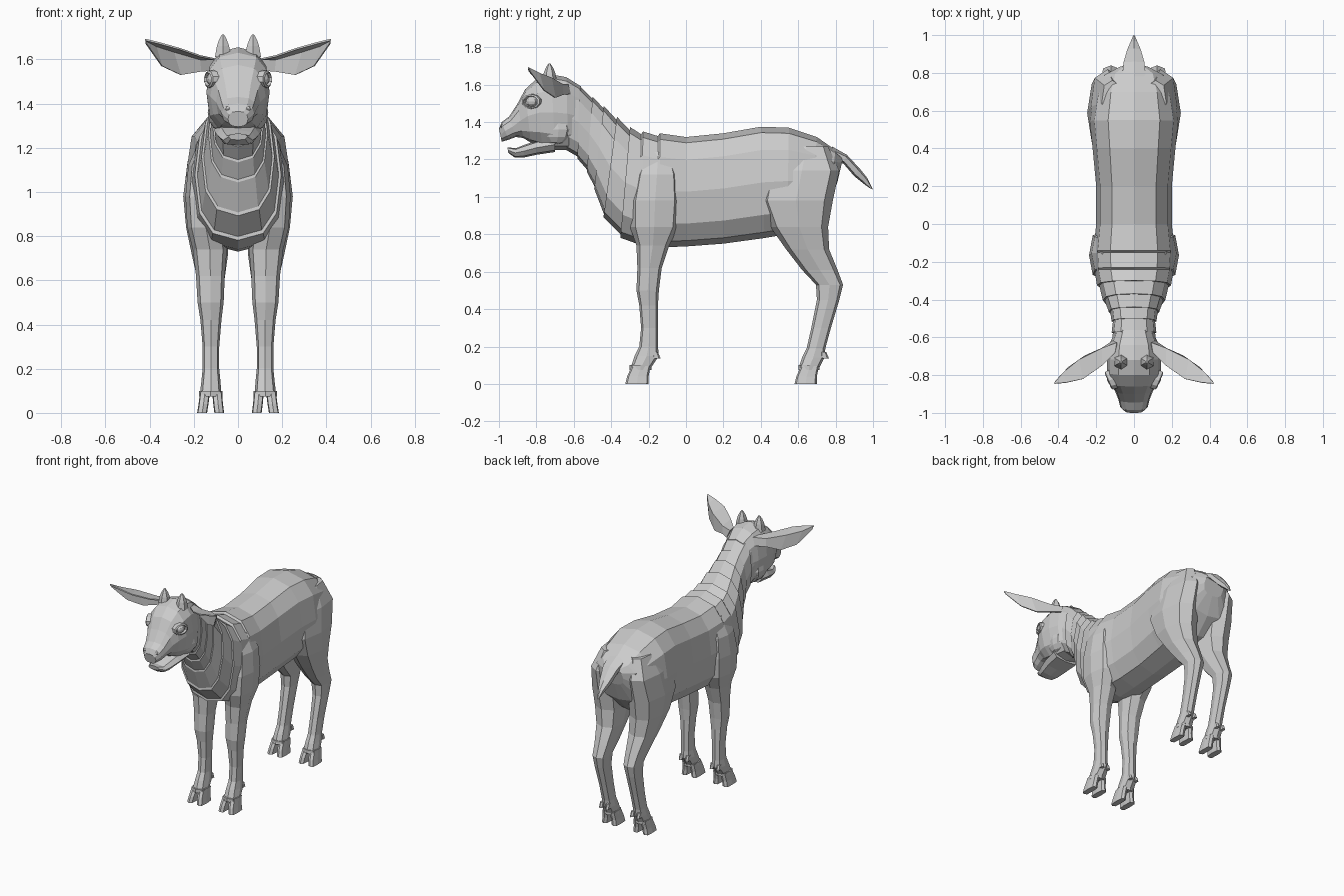
import bpy
import bmesh
import math
from mathutils import Vector, Matrix

cube = bpy.data.objects.get("Cube")
if cube:
    bpy.data.objects.remove(cube, do_unlink=True)

# One plain coat colour
coat = bpy.data.materials.new("coat grey")
coat.use_nodes = True
grey = (.6, .6, .6, 1)
coat.diffuse_color = grey
coat.node_tree.nodes["Principled BSDF"].inputs["Base Color"].default_value = grey


def finish(name, bm, mirror=False):
    """Turn a bmesh into a flat shaded object, optionally mirrored across x."""
    bmesh.ops.recalc_face_normals(bm, faces=bm.faces)
    mesh = bpy.data.meshes.new(name)
    bm.to_mesh(mesh)
    bm.free()
    mesh.materials.append(coat)
    obj = bpy.data.objects.new(name, mesh)
    bpy.context.collection.objects.link(obj)
    if mirror:
        modifier = obj.modifiers.new("Mirror", 'MIRROR')
        modifier.use_mirror_merge = False
    return obj


def section(centre, side, up, count, power):
    """Rounded box section spanned by two half axes."""
    points = []
    for i in range(count):
        angle = math.tau * i / count
        s, c = math.sin(angle), math.cos(angle)
        s = math.copysign(abs(s) ** power, s)
        c = math.copysign(abs(c) ** power, c)
        points.append(centre + side * s + up * c)
    return points


def loft(name, rings, mirror=False, closed=True):
    bm = bmesh.new()
    rows = [[bm.verts.new(p) for p in ring] for ring in rings]
    count = len(rows[0])
    for a, b in zip(rows, rows[1:]):
        for i in range(count if closed else count - 1):
            j = (i + 1) % count
            bm.faces.new((a[i], a[j], b[j], b[i]))
    if closed:
        bm.faces.new(rows[0])
        bm.faces.new(rows[-1])
    return finish(name, bm, mirror)


def spine_ring(top_y, top_z, low_y, low_z, width, scale=1, count=12, power=.78):
    """Section on the centre plane between an upper and a lower point."""
    top, low = Vector((0, top_y, top_z)), Vector((0, low_y, low_z))
    return section((top + low) / 2, Vector((width * scale, 0, 0)),
                   (top - low) / 2 * scale, count, power)


def level_ring(z, front, back, inner, outer, count=8, power=.75):
    """Horizontal section for legs and hooves."""
    centre = Vector(((inner + outer) / 2, (front + back) / 2, z))
    return section(centre, Vector(((outer - inner) / 2, 0, 0)),
                   Vector((0, (front - back) / 2, 0)), count, power)


# Trunk from rump to chest: upper y z, lower y z, half width
trunk = [
    (.84, 1.21, .81, 1.08, .08),
    (.80, 1.25, .76, .95, .17),
    (.70, 1.32, .66, .84, .21),
    (.55, 1.37, .54, .80, .235),
    (.40, 1.375, .42, .78, .22),
    (.20, 1.34, .20, .75, .2),
    (0, 1.32, 0, .735, .2),
    (-.14, 1.34, -.14, .73, .215),
    (-.15, 1.325, -.15, .73, .215),
    (-.23, 1.35, -.24, .74, .21),
    (-.24, 1.335, -.25, .745, .21),
]
# Neck: each ring is doubled into a small overlapping skin fold
neck = [
    (-.30, 1.365, -.35, .79, .19),
    (-.37, 1.42, -.44, .90, .16),
    (-.44, 1.48, -.49, 1.05, .13),
    (-.50, 1.53, -.53, 1.14, .115),
    (-.57, 1.59, -.58, 1.21, .115),
]
rings = [spine_ring(*r) for r in trunk]
for r in neck:
    rings += [spine_ring(*r, scale=1.03), spine_ring(*r, scale=.97)]
rings.append(spine_ring(-.64, 1.62, -.64, 1.25, .12))
loft("body_and_neck", rings)

# Skull and upper muzzle
skull = [
    (-.56, 1.59, -.58, 1.27, .10),
    (-.64, 1.64, -.63, 1.25, .13),
    (-.72, 1.655, -.70, 1.25, .143),
    (-.80, 1.63, -.77, 1.27, .143),
    (-.86, 1.575, -.83, 1.29, .125),
    (-.90, 1.50, -.87, 1.315, .10),
    (-.945, 1.43, -.91, 1.32, .083),
    (-.985, 1.40, -.95, 1.305, .073),
    (-1, 1.365, -.985, 1.295, .045),
]
loft("skull", [spine_ring(*r) for r in skull])

# Lower jaw, leaving the mouth slightly open
jaw = [
    (-.70, 1.32, -.70, 1.24, .11),
    (-.80, 1.30, -.80, 1.225, .098),
    (-.86, 1.28, -.87, 1.21, .082),
    (-.91, 1.26, -.915, 1.21, .066),
    (-.955, 1.265, -.95, 1.235, .042),
]
loft("lower_jaw", [spine_ring(*r, count=8) for r in jaw])

# Tail: flat tapering tuft
tail = [
    (.78, 1.27, .79, 1.17, .07),
    (.86, 1.225, .84, 1.18, .062),
    (.93, 1.15, .90, 1.11, .04),
    (.97, 1.10, .95, 1.07, .02),
    (1, 1.04, .985, 1.045, .005),
]
loft("tail", [spine_ring(*r, count=6) for r in tail])

# Front legs with shoulders: z, front y, back y, inner x, outer x
front_leg = [
    (1.24, -.22, -.08, .08, .17),
    (1.12, -.27, -.04, .07, .225),
    (.98, -.30, -.03, .07, .238),
    (.84, -.30, -.04, .06, .23),
    (.74, -.265, -.09, .05, .205),
    (.62, -.26, -.13, .06, .19),
    (.50, -.265, -.145, .065, .183),
    (.42, -.25, -.15, .075, .17),
    (.30, -.24, -.15, .085, .16),
    (.20, -.25, -.15, .085, .16),
    (.15, -.275, -.145, .08, .165),
    (.09, -.295, -.185, .075, .172),
]
loft("front_legs", [level_ring(*r) for r in front_leg], mirror=True)

# Hind legs with thighs and hocks
hind_leg = [
    (1.27, .53, .76, .06, .17),
    (1.14, .42, .82, .05, .228),
    (.98, .39, .785, .04, .248),
    (.84, .45, .76, .04, .235),
    (.72, .535, .765, .045, .21),
    (.61, .62, .81, .06, .185),
    (.53, .695, .84, .07, .175),
    (.45, .70, .82, .08, .168),
    (.30, .67, .775, .085, .16),
    (.19, .645, .745, .085, .16),
    (.14, .62, .74, .08, .165),
    (.08, .60, .71, .075, .172),
]
loft("hind_legs", [level_ring(*r) for r in hind_leg], mirror=True)


# Cloven hooves, ankle bands and dewclaws
def foot(name, toe, heel):
    for part, inner, outer, lean in (("inner", .073, .117, -.01),
                                     ("outer", .127, .172, .013)):
        rings = [
            level_ring(.095, toe + .035, heel + .01, inner, outer, power=.5),
            level_ring(.04, toe + .01, heel, inner + lean / 2, outer + lean / 2, power=.5),
            level_ring(0, toe, heel, inner + lean, outer + lean, power=.5),
        ]
        loft(name + "_" + part + "_hooves", rings, mirror=True)
    band = [level_ring(z, toe + .022, heel + .015, .07, .177) for z in (.075, .1)]
    loft(name + "_ankle_bands", band, mirror=True)
    for part, x in (("inner", .085), ("outer", .135)):
        claw = [
            level_ring(.17, heel + .02, heel + .05, x, x + .025, count=6),
            level_ring(.135, heel + .02, heel + .065, x, x + .025, count=6),
        ]
        loft(name + "_" + part + "_dewclaws", claw, mirror=True)


foot("front", -.325, -.20)
foot("hind", .58, .70)

# Ears: cupped blades of upper edge, rear crease and lower edge
ear_rows = [
    ((.10, -.68, 1.60), (.09, -.63, 1.60), (.11, -.62, 1.55)),
    ((.17, -.75, 1.615), (.17, -.66, 1.60), (.17, -.66, 1.545)),
    ((.27, -.82, 1.65), (.29, -.72, 1.635), (.26, -.70, 1.53)),
    ((.36, -.84, 1.675), (.37, -.785, 1.66), (.345, -.76, 1.57)),
    ((.42, -.845, 1.69), (.42, -.84, 1.688), (.415, -.835, 1.67)),
]
ears = loft("ears", ear_rows, mirror=True, closed=False)
thickness = ears.modifiers.new("Thickness", 'SOLIDIFY')
thickness.thickness = .008
thickness.offset = 0

# Horn buds
horn = [level_ring(z, -.73 - r, -.73 + r, .068 - r, .068 + r, count=6, power=1)
        for z, r in ((1.61, .042), (1.66, .032), (1.69, .02), (1.712, .006))]
loft("horn_buds", horn, mirror=True)


# Eyeballs with raised lids
def oval(name, centre, size, turn):
    bm = bmesh.new()
    place = (Matrix.Translation(centre) @ Matrix.Rotation(turn, 4, 'Z')
             @ Matrix.Diagonal((*size, 1)))
    bmesh.ops.create_uvsphere(bm, u_segments=10, v_segments=6, radius=1, matrix=place)
    return finish(name, bm, mirror=True)


oval("eyeballs", (.118, -.825, 1.51), (.024, .034, .028), -.4)
eye_turn = Matrix.Translation((.122, -.825, 1.51)) @ Matrix.Rotation(-.4, 4, 'Z')
lid_rings = []
for depth, size in ((-.03, 1.25), (.012, 1.15), (.017, .9), (-.005, .8)):
    ring = section(Vector((depth, 0, 0)), Vector((0, .046 * size, 0)),
                   Vector((0, 0, .034 * size)), 10, 1)
    lid_rings.append([eye_turn @ p for p in ring])
bm_lids = loft("eyelids", lid_rings, mirror=True)

# Nostril wings and cheeks
oval("nostril_wings", (.042, -.967, 1.375), (.022, .025, .018), .5)
oval("cheeks", (.085, -.70, 1.36), (.05, .09, .08), -.2)
